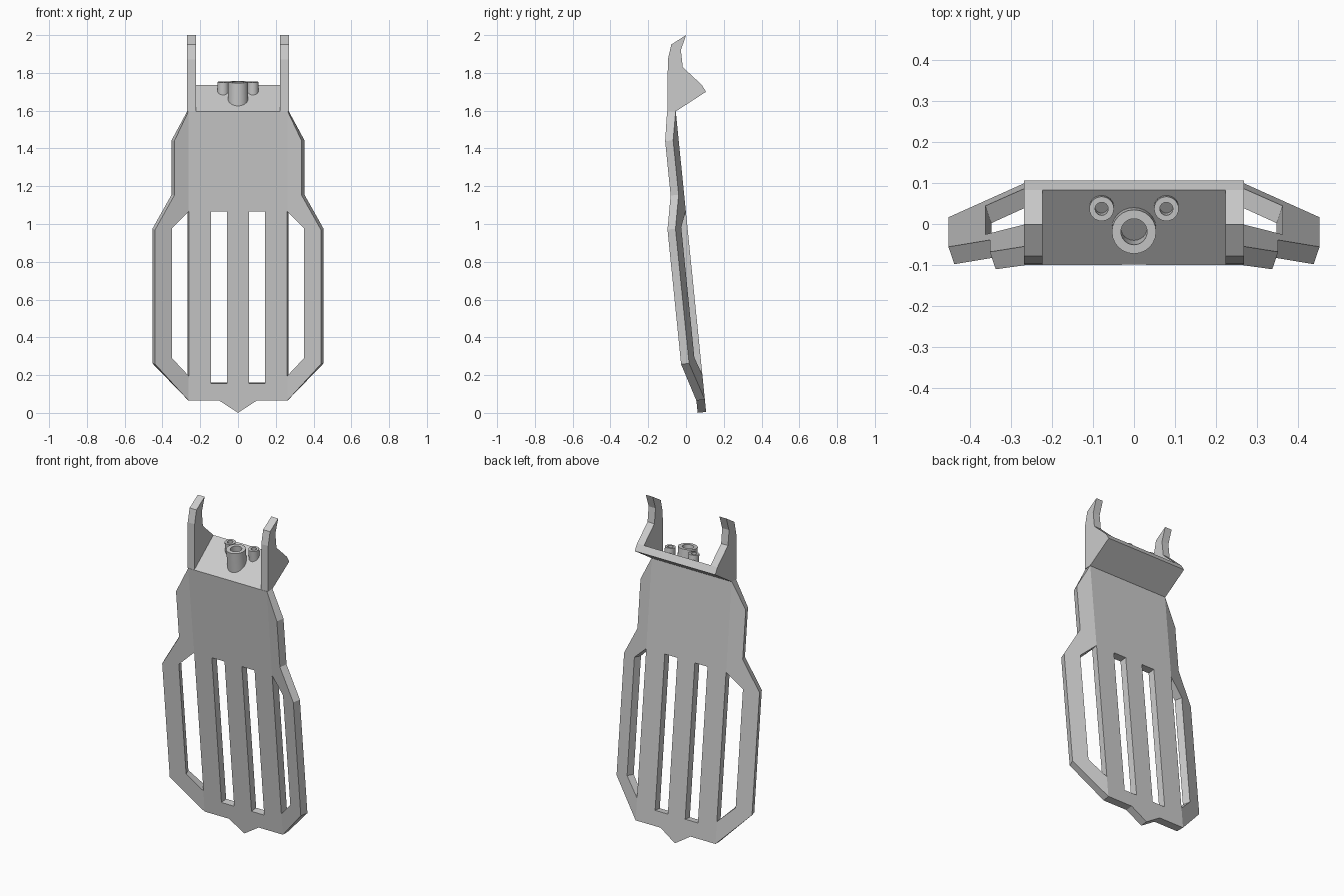
import bpy, bmesh, math
from mathutils import Vector

if "Cube" in bpy.data.objects:
    bpy.data.objects.remove(bpy.data.objects["Cube"])

FOLD = 0.267            # x where the side wings bend forward
TILT = 0.101            # backward lean of the plate toward its foot
BEND = 0.345            # forward slope of the wings


def new_object(name, bm):
    mesh = bpy.data.meshes.new(name)
    bm.to_mesh(mesh)
    bm.free()
    obj = bpy.data.objects.new(name, mesh)
    bpy.context.collection.objects.link(obj)
    return obj


def plate_point(x, z):
    y = 0.107 - TILT * z - BEND * max(0, abs(x) - FOLD)
    return Vector((x, y, z))


# Slotted back plate with folded wings: right half polygons in (x, z), mirrored
F = FOLD
half = [
    [(0, .005), (.1, .07), (F, .07), (F, .2), (.143, .16), (.058, .16), (0, .16)],
    [(0, .16), (.058, .16), (.058, 1.07), (0, 1.07)],
    [(.143, .16), (F, .2), (F, 1.07), (.143, 1.07)],
    [(0, 1.07), (.058, 1.07), (.143, 1.07), (F, 1.07), (F, 1.6), (0, 1.6)],
    [(F, .07), (.453, .262), (.363, .293), (F, .2)],
    [(.453, .262), (.453, .975), (.363, .983), (.363, .293)],
    [(F, 1.07), (.363, .983), (.453, .975), (.352, 1.155)],
    [(F, 1.07), (.352, 1.155), (.352, 1.443), (F, 1.6)],
]
bm = bmesh.new()
for side in (1, -1):
    for poly in half:
        verts = [bm.verts.new(plate_point(side * x, z)) for x, z in poly]
        bm.faces.new(verts[::-side])
bmesh.ops.remove_doubles(bm, verts=bm.verts, dist=1e-4)
plate = new_object("slotted_plate", bm)
solid = plate.modifiers.new("thickness", 'SOLIDIFY')
solid.thickness = 0.045
solid.offset = -1
solid.use_even_offset = True


def extrude_profile(name, profile, x0, x1):
    """Extrude a (y, z) outline along x."""
    bm = bmesh.new()
    face = bm.faces.new([bm.verts.new((x0, y, z)) for y, z in profile])
    ext = bmesh.ops.extrude_face_region(bm, geom=[face])
    moved = [g for g in ext["geom"] if isinstance(g, bmesh.types.BMVert)]
    bmesh.ops.translate(bm, verts=moved, vec=(x1 - x0, 0, 0))
    bmesh.ops.recalc_face_normals(bm, faces=bm.faces)
    return new_object(name, bm)


# Sloped shelf and the two hooked arms beside it
shelf = [(-.099, 1.595), (-.053, 1.597), (.106, 1.70), (.083, 1.737)]
arm = [(-.099, 1.595), (-.053, 1.597), (.106, 1.70), (.083, 1.737), (-.017, 1.83),
       (-.027, 1.92), (0, 2.0), (-.078, 1.95), (-.096, 1.87)]
extrude_profile("shelf", shelf, -.223, .223)
extrude_profile("hook_arm_right", arm, .223, .269)
extrude_profile("hook_arm_left", arm, -.269, -.223)


def tube(name, x, y, z, outer, inner, n=24):
    """Leaning open tube whose foot is cut to the shelf slope."""
    axis = Vector((0, -TILT, 1)).normalized()
    across = Vector((0, 1, TILT)).normalized()
    slope = (1.737 - 1.595) / (.083 + .099)
    bm = bmesh.new()
    rings = [[], [], [], []]
    for i in range(n):
        a = 2 * math.pi * i / n
        d = Vector((math.cos(a), 0, 0)) + across * math.sin(a)
        for r, top, foot in ((outer, 1, 0), (inner, 2, 3)):
            p = Vector((x, y, z)) + d * r
            height = p.z - (1.595 + slope * (p.y + .099)) + .004
            rings[top].append(bm.verts.new(p))
            rings[foot].append(bm.verts.new(p - axis * (height / (axis.z - slope * axis.y))))
    for k in range(4):
        a, b = rings[k], rings[(k + 1) % 4]
        for i in range(n):
            j = (i + 1) % n
            bm.faces.new((a[i], a[j], b[j], b[i]))
    bmesh.ops.recalc_face_normals(bm, faces=bm.faces)
    obj = new_object(name, bm)
    bpy.ops.object.select_all(action='DESELECT')
    obj.select_set(True)
    bpy.context.view_layer.objects.active = obj
    bpy.ops.object.shade_smooth_by_angle(angle=math.radians(30))


# Sockets standing on the shelf
tube("socket_main", 0, -.019, 1.752, .054, .032)
tube("socket_small_right", .079, .037, 1.752, .030, .016)
tube("socket_small_left", -.079, .037, 1.752, .030, .016)
